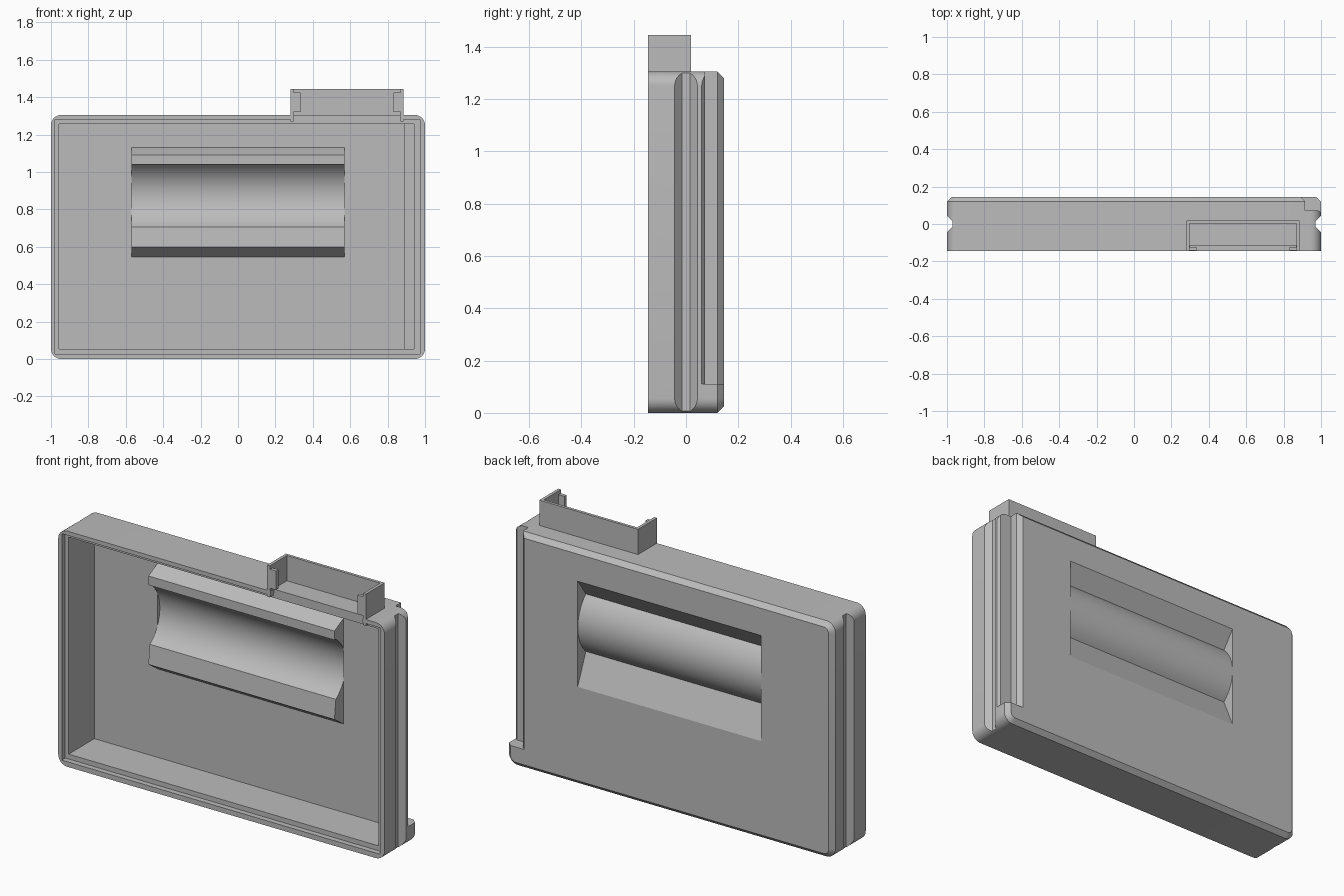
import bpy, bmesh, math
from mathutils import Vector

if "Cube" in bpy.data.objects:
    bpy.data.objects.remove(bpy.data.objects["Cube"], do_unlink=True)

grey = bpy.data.materials.new("plain_grey")
grey.use_nodes = True
grey.diffuse_color = (0.5, 0.5, 0.5, 1)
grey.node_tree.nodes["Principled BSDF"].inputs["Base Color"].default_value = (0.5, 0.5, 0.5, 1)

W, H, F, B = 1.0, 1.305, -0.145, 0.145   # half width, tray height, front, back


def loft(name, loops):
    """Closed solid through loops of equal length."""
    bm = bmesh.new()
    rings = [[bm.verts.new(p) for p in loop] for loop in loops]
    n = len(rings[0])
    for a, b in zip(rings, rings[1:]):
        for i in range(n):
            j = (i + 1) % n
            bm.faces.new((a[i], a[j], b[j], b[i]))
    bm.faces.new(rings[0])
    bm.faces.new(rings[-1])
    bmesh.ops.recalc_face_normals(bm, faces=bm.faces)
    mesh = bpy.data.meshes.new(name)
    bm.to_mesh(mesh)
    bm.free()
    mesh.materials.append(grey)
    ob = bpy.data.objects.new(name, mesh)
    bpy.context.collection.objects.link(ob)
    return ob


def prism(name, pts, axis, lo, hi):
    """Extrude a 2D outline along x (outline in y, z) or z (outline in x, y)."""
    place = {"x": lambda p, t: (t, p[0], p[1]), "z": lambda p, t: (p[0], p[1], t)}[axis]
    return loft(name, [[place(p, t) for p in pts] for t in (lo, hi)])


def box(name, x, y, z):
    return prism(name, [(x[0], y[0]), (x[1], y[0]), (x[1], y[1]), (x[0], y[1])], "z", *z)


def rounded(y, inset, radius=0.055, steps=8):
    """Rounded outline of the tray at depth y."""
    r, pts = radius - inset, []
    for k, (sx, sz) in enumerate([(1, 1), (-1, 1), (-1, -1), (1, -1)]):
        for i in range(steps + 1):
            a = math.radians(90 * (k + i / steps))
            pts.append(Vector((sx * (W - radius) + r * math.cos(a), y,
                               H / 2 + sz * (H / 2 - radius) + r * math.sin(a))))
    return pts


def select_only(ob):
    bpy.ops.object.select_all(action="DESELECT")
    ob.select_set(True)
    bpy.context.view_layer.objects.active = ob


def cut(ob, cutter):
    cutter.hide_render = True
    mod = ob.modifiers.new("cut", "BOOLEAN")
    mod.operation, mod.solver, mod.object = "DIFFERENCE", "EXACT", cutter
    select_only(ob)
    bpy.ops.object.modifier_apply(modifier=mod.name)
    bpy.data.objects.remove(cutter, do_unlink=True)


# Tray shell with a chamfered back edge
chamfer = 0.025
tray = loft("tray", [rounded(F, 0), rounded(B - chamfer, 0), rounded(B, chamfer)])

# Main cavity, narrower at the back on the notched side
cut(tray, box("cavity", (-0.957, 0.94), (-0.3, 0.04), (0.055, 1.257)))
cut(tray, box("deep_cavity", (-0.957, 0.89), (-0.1, 0.11), (0.055, 1.257)))
# Rim ledge and the gap in the rim below the clip
cut(tray, box("rim_ledge", (-0.978, 0.972), (-0.3, -0.115), (0.028, 1.282)))
cut(tray, box("rim_gap", (0.3, 0.865), (-0.3, -0.115), (1.25, 1.5)))
# Side grooves
for s in (-1, 1):
    groove = [(s * 1.01, -0.053), (s * 0.97, -0.015), (s * 0.97, 0.015), (s * 1.01, 0.053)]
    cut(tray, prism("groove", groove, "z", -0.1, 1.5))
# Back corner notch, open at the top
notch = [(0.835, 0.2), (0.915, 0.12), (0.915, 0.072), (0.985, 0.072),
         (1.0, 0.06), (1.1, 0.06), (1.1, 0.2)]
cut(tray, prism("notch", notch, "z", 0.11, 1.5))
# Opening for the cradle
cut(tray, box("cradle_opening", (-0.57, 0.57), (0.05, 0.3), (0.545, 1.13)))


# Curved cradle: thin folded sheet with closed ends
def arc(radius, start, end, steps=24):
    angles = [math.radians(start + (end - start) * i / steps) for i in range(steps + 1)]
    return [(-0.07 + radius * math.cos(a), 0.873 + radius * math.sin(a)) for a in angles]


front = [(0.11, 1.13), (0.03, 1.09), (0.03, 1.04)] + arc(0.2, 56, -56) + \
        [(0.03, 0.6), (0.11, 0.545)]
back = [(B, 0.545)] + arc(0.214, -48, 48) + [(B, 1.13)]
sheet = prism("cradle_sheet", front + back, "x", -0.565, 0.565)
ends = [prism("cradle_end", front + [(B, 0.545), (B, 1.13)], "x", *sorted((s * 0.57, s * 0.562)))
        for s in (-1, 1)]

# Clip on the top edge: back plate, two sides and front lips
box("clip_back", (0.28, 0.885), (0.004, 0.02), (1.28, 1.445))
for outer, s in ((0.28, 1), (0.885, -1)):
    box("clip_side", sorted((outer, outer + s * 0.017)), (F, 0.02), (1.27, 1.445))
    box("clip_lip", sorted((outer, outer + s * 0.053)), (F + 0.002, F + 0.022), (1.32, 1.425))

# Smooth the round surfaces only
for ob in [tray, sheet] + ends:
    select_only(ob)
    bpy.ops.object.shade_smooth_by_angle(angle=math.radians(25))
